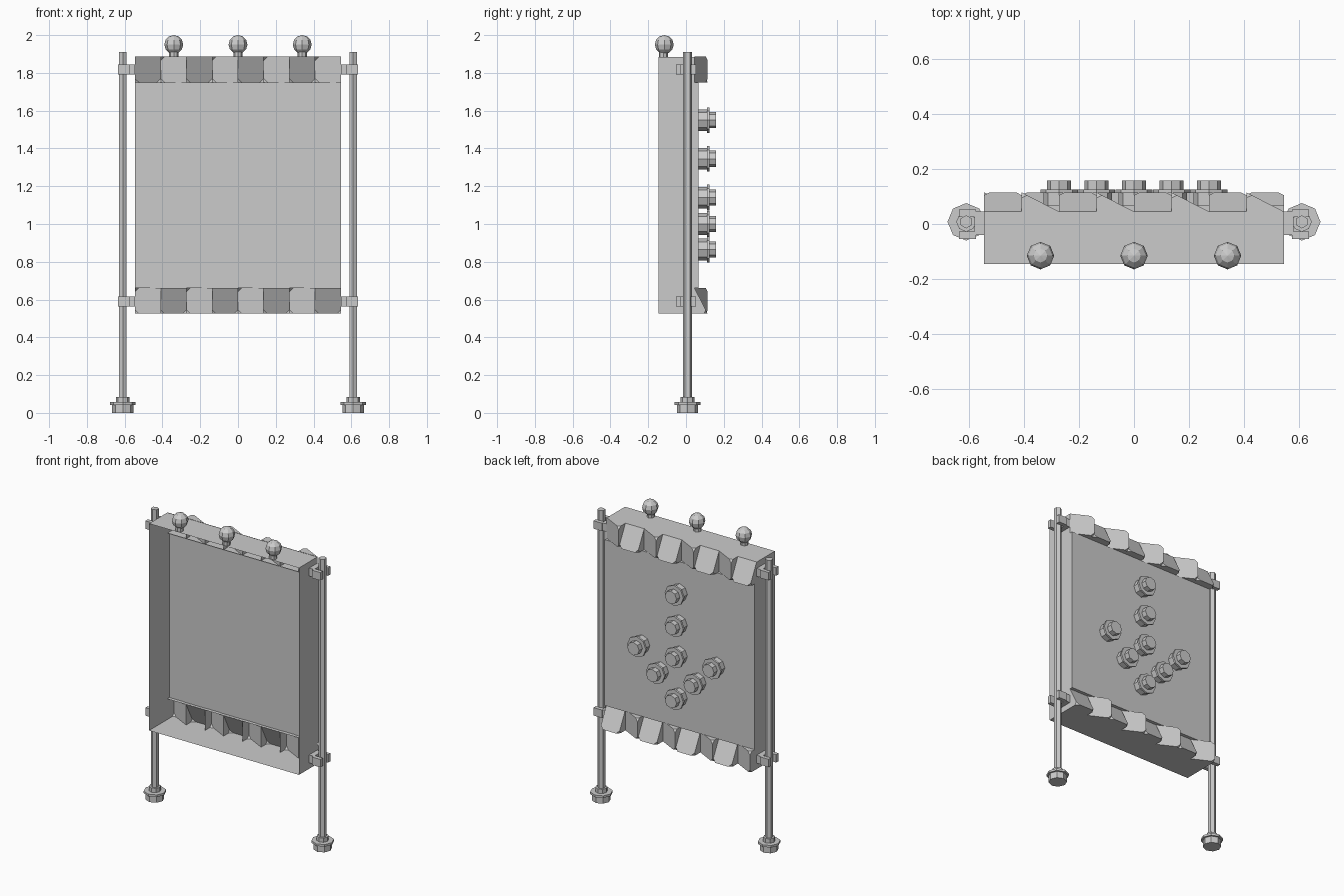
import bpy
import bmesh
from math import pi
from mathutils import Matrix, Vector

if "Cube" in bpy.data.objects:
    bpy.data.objects.remove(bpy.data.objects["Cube"], do_unlink=True)

grey = bpy.data.materials.new("plain grey")
grey.use_nodes = True
COLOUR = (0.6, 0.6, 0.6, 1)
grey.diffuse_color = COLOUR
grey.node_tree.nodes["Principled BSDF"].inputs["Base Color"].default_value = COLOUR

HALF = 0.545                      # half width of the case
FRONT, INNER, BACK, RIDGE = -0.145, 0.045, 0.067, 0.115
BOTTOM, LOW, HIGH, TOP = 0.525, 0.66, 1.75, 1.885
CELL = HALF / 4
POLE_X, POLE_Y = 0.61, 0.008


def finish(name, bm):
    mesh = bpy.data.meshes.new(name)
    bm.to_mesh(mesh)
    bm.free()
    mesh.materials.append(grey)
    obj = bpy.data.objects.new(name, mesh)
    bpy.context.collection.objects.link(obj)
    return obj


def face(bm, points):
    bm.faces.new([bm.verts.new(p) for p in points])


def cylinder(bm, origin, axis, start, end, radius, sides):
    """Prism along an axis, from start to end measured from origin."""
    axis = Vector(axis)
    spin = axis.to_track_quat('Z', 'Y').to_matrix().to_4x4()
    place = Matrix.Translation(Vector(origin) + axis * (start + end) / 2) @ spin
    bmesh.ops.create_cone(bm, cap_ends=True, segments=sides, radius1=radius,
                          radius2=radius, depth=end - start, matrix=place)


def box(bm, lo, hi):
    lo, hi = Vector(lo), Vector(hi)
    place = Matrix.Translation((lo + hi) / 2) @ Matrix.Diagonal((*(hi - lo), 1))
    bmesh.ops.create_cube(bm, size=1, matrix=place)


def wedge(bm, place):
    """Hollow ramp: u runs from ridge to low edge, v along the ridge."""
    w, d, c = CELL, RIDGE - INNER, 0.02
    s = d * (1 - c / w)

    def add(*points):
        face(bm, [place(*p) for p in points])

    add((w, 0, 0), (w, w, 0), (c, w, s), (0, w - c, d), (0, c, d), (c, 0, s))
    add((0, 0, 0), (0, 0, d - c), (0, c, d), (0, w - c, d), (0, w, d - c), (0, w, 0))
    for v, inner in ((0, c), (w, w - c)):
        add((0, v, 0), (w, v, 0), (c, v, s), (0, v, d - c))
        add((0, v, d - c), (c, v, s), (0, inner, d))


# Open-fronted thin case
bm = bmesh.new()
face(bm, [(-HALF, BACK, LOW), (HALF, BACK, LOW), (HALF, BACK, HIGH), (-HALF, BACK, HIGH)])
for z in (BOTTOM, TOP):
    face(bm, [(-HALF, FRONT, z), (HALF, FRONT, z), (HALF, INNER, z), (-HALF, INNER, z)])
for z in (LOW, HIGH):
    face(bm, [(-HALF, INNER, z), (HALF, INNER, z), (HALF, BACK, z), (-HALF, BACK, z)])
for x in (-HALF, HALF):
    face(bm, [(x, FRONT, BOTTOM), (x, INNER, BOTTOM), (x, INNER, LOW), (x, BACK, LOW),
              (x, BACK, HIGH), (x, INNER, HIGH), (x, INNER, TOP), (x, FRONT, TOP)])
bmesh.ops.remove_doubles(bm, verts=bm.verts, dist=0.0001)
bmesh.ops.recalc_face_normals(bm, faces=bm.faces)
finish("case", bm)

# Rows of ramps that alternate between sloping upward and sloping sideways
for name, z0, shift in (("top_ramps", HIGH, 0), ("bottom_ramps", BOTTOM, 1)):
    bm = bmesh.new()
    for i in range(8):
        x0 = -HALF + i * CELL
        if (i + shift) % 2 == 0:
            wedge(bm, lambda u, v, d: (x0 + v, INNER + d, z0 + u))
        else:
            wedge(bm, lambda u, v, d: (x0 + u, INNER + d, z0 + v))
    bmesh.ops.remove_doubles(bm, verts=bm.verts, dist=0.0001)
    bmesh.ops.recalc_face_normals(bm, faces=bm.faces)
    finish(name, bm)

# Studs laid out as a downward arrow on the back
arrow = [(0, 1.55), (0, 1.345), (0, 1.14), (0, 0.865)]
for side in (-1, 1):
    arrow += [(side * CELL, 1.0), (side * 2 * CELL, 1.14)]
for x, z in arrow:
    bm = bmesh.new()
    for start, end, radius in ((0, 0.045, 0.057), (0.045, 0.058, 0.068), (0.058, 0.092, 0.043)):
        cylinder(bm, (x, BACK, z), (0, 1, 0), start, end, radius, 8)
    finish("stud", bm)

# Lamps on the top
for x in (-0.34, 0, 0.34):
    bm = bmesh.new()
    cylinder(bm, (x, -0.12, TOP), (0, 0, 1), 0, 0.035, 0.024, 8)
    bmesh.ops.create_uvsphere(bm, u_segments=8, v_segments=6, radius=0.05,
                              matrix=Matrix.Translation((x, -0.115, 1.95)))
    finish("lamp", bm)

# Poles, feet and clamps on both sides
for side, label in ((1, "left"), (-1, "right")):
    base = (side * POLE_X, POLE_Y, 0)
    bm = bmesh.new()
    cylinder(bm, base, (0, 0, 1), 0.05, 1.91, 0.024, 6)
    finish(label + "_pole", bm)

    bm = bmesh.new()
    for start, end, radius in ((0, 0.043, 0.056), (0.043, 0.057, 0.068), (0.057, 0.085, 0.036)):
        cylinder(bm, base, (0, 0, 1), start, end, radius, 8)
    finish(label + "_foot", bm)

    bm = bmesh.new()
    for z in (0.59, 1.818):
        lo, hi = z - 0.026, z + 0.026
        box(bm, (HALF, -0.04, lo), (0.58, 0.045, hi))
        for y in (-0.054, 0.026):
            box(bm, (0.575, y, lo), (0.636, y + 0.026, hi))
    if side < 0:
        bmesh.ops.scale(bm, vec=(-1, 1, 1), verts=bm.verts)
        bmesh.ops.reverse_faces(bm, faces=bm.faces)
    finish(label + "_clamps", bm)
